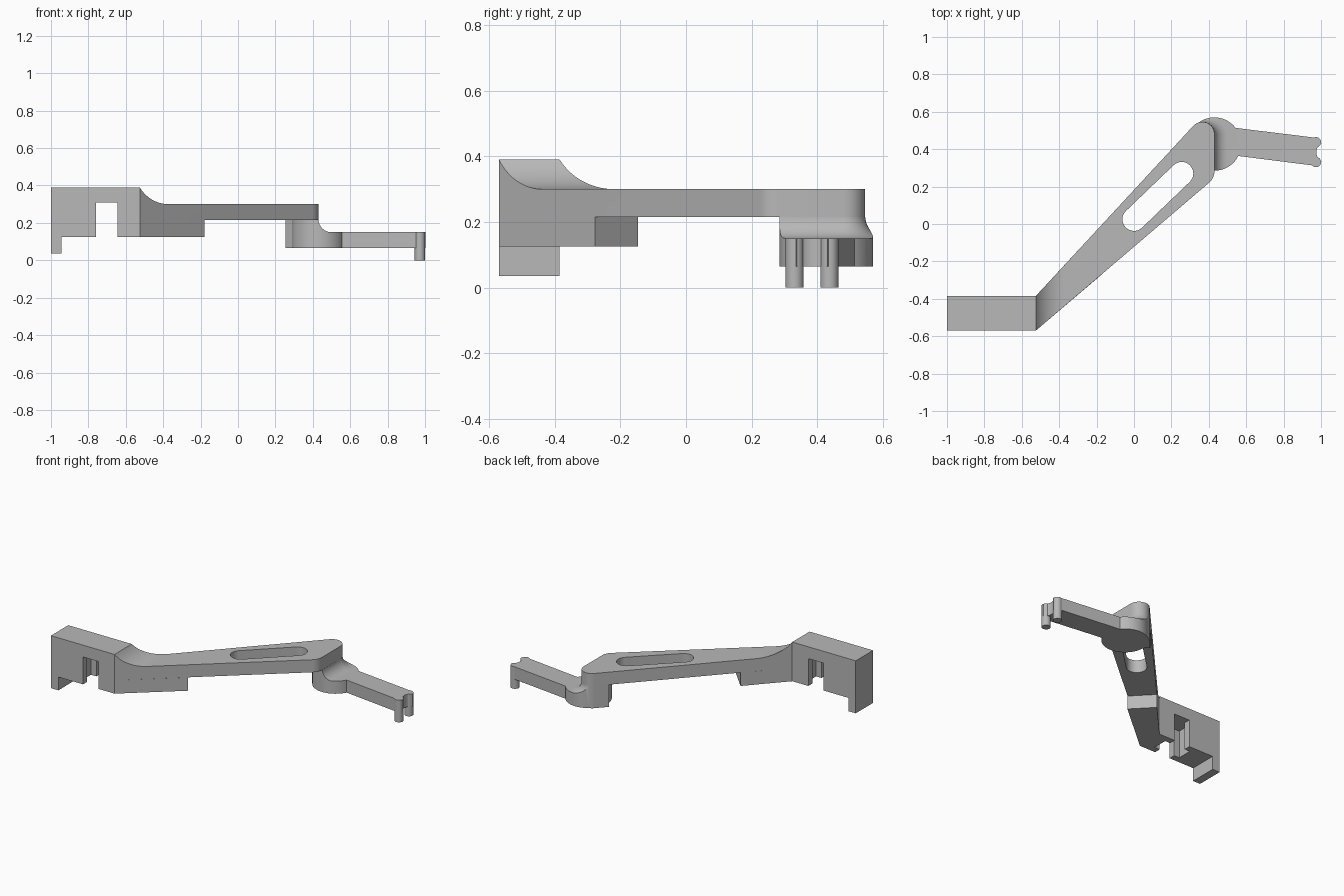
import bpy, bmesh, math

cube = bpy.data.objects.get("Cube")
if cube:
    bpy.data.objects.remove(cube)

grey = bpy.data.materials.new("plain_grey")
grey.use_nodes = True
colour = (0.48, 0.48, 0.48, 1)
grey.diffuse_color = colour
grey.node_tree.nodes["Principled BSDF"].inputs["Base Color"].default_value = colour


def loft(name, rings):
    """Solid through matching closed rings of 3D points."""
    bm = bmesh.new()
    loops = [[bm.verts.new(p) for p in ring] for ring in rings]
    n = len(loops[0])
    for low, high in zip(loops, loops[1:]):
        for i in range(n):
            j = (i + 1) % n
            bm.faces.new((low[i], low[j], high[j], high[i]))
    bm.faces.new(loops[0][::-1])
    bm.faces.new(loops[-1])
    bmesh.ops.recalc_face_normals(bm, faces=bm.faces)
    mesh = bpy.data.meshes.new(name)
    bm.to_mesh(mesh)
    bm.free()
    mesh.materials.append(grey)
    ob = bpy.data.objects.new(name, mesh)
    bpy.context.collection.objects.link(ob)
    return ob


def prism(name, outline, z0, z1):
    return loft(name, [[(x, y, z) for x, y in outline] for z in (z0, z1)])


def side_prism(name, profile, y0, y1):
    return loft(name, [[(x, y, z) for x, z in profile] for y in (y0, y1)])


def arc(cx, cy, r, a0, a1, n=16):
    angles = [math.radians(a0 + (a1 - a0) * i / n) for i in range(n + 1)]
    return [(cx + r * math.cos(a), cy + r * math.sin(a)) for a in angles]


def circle(cx, cy, r, n=48):
    return arc(cx, cy, r, 0, 360, n)[:-1]


def combine(ob, other, operation):
    """Apply a boolean and drop the helper solid."""
    mod = ob.modifiers.new("combine", 'BOOLEAN')
    mod.operation, mod.object, mod.solver = operation, other, 'EXACT'
    bpy.context.view_layer.update()
    graph = bpy.context.evaluated_depsgraph_get()
    mesh = bpy.data.meshes.new_from_object(ob.evaluated_get(graph))
    ob.modifiers.clear()
    ob.data = mesh
    bpy.data.objects.remove(other)


def smooth(ob):
    bpy.ops.object.select_all(action='DESELECT')
    ob.select_set(True)
    bpy.context.view_layer.objects.active = ob
    bpy.ops.object.shade_smooth_by_angle(angle=math.radians(30))


# Clip block with hooked end and undercut notch
LEFT, JOIN, FRONT, BACK = -1.0, -0.525, -0.57, -0.385
clip_block = side_prism("clip_block", [
    (LEFT, 0.035), (-0.945, 0.035), (-0.945, 0.125), (-0.76, 0.125),
    (-0.76, 0.31), (-0.645, 0.31), (-0.645, 0.125), (JOIN, 0.125),
    (JOIN, 0.39), (LEFT, 0.39)], FRONT, BACK)
groove = prism("groove_cutter", [(-0.80, -0.527), (-0.605, -0.527),
                                 (-0.605, -0.428), (-0.80, -0.428)], 0, 0.31)
combine(clip_block, groove, 'DIFFERENCE')


# Arm outline: two rounded corners at the far end
def front_corner(d=0):
    return arc(0.35, 0.282, 0.08 + d, -49.7, 0)


def back_corner(d=0):
    return arc(0.365, 0.481, 0.065 + d, 0, 137.2)


arm = prism("arm", [(JOIN, FRONT)] + front_corner() + back_corner()
            + [(JOIN, BACK)], 0.215, 0.5)
swoop = arc(-0.37, 0.478, 0.178, 209.5, 270)
top_profile = [(JOIN, 0.39)] + swoop[1:] + [(0.6, 0.30), (0.6, 0.1), (JOIN, 0.1)]
combine(arm, side_prism("arm_profile", top_profile, -0.8, 0.8), 'INTERSECT')
slot = arc(0, 0.025, 0.062, 134, 314) + arc(0.255, 0.27, 0.062, -46, 134)
combine(arm, prism("slot_cutter", slot, 0, 0.6), 'DIFFERENCE')
smooth(arm)

# Thick root under the arm, ending square to it
prism("arm_root", [(JOIN, FRONT), (-0.18, -0.277), (-0.305, -0.147),
                   (JOIN, BACK)], 0.125, 0.215)

# Round hub whose ledge flares up to the arm end
hub = prism("hub", circle(0.43, 0.4275, 0.1425, 64), 0.065, 0.215)


def skirt_ring(d, z):
    ring = [(0.1, 0.1)] + front_corner(d) + back_corner(d) + [(0.1, 0.5)]
    return [(x, y, z) for x, y in ring]


FILLET = 0.07
steps = [math.radians(a) for a in range(0, 91, 9)]
skirt = loft("hub_skirt", [skirt_ring(0.25, 0), skirt_ring(0.25, 0.15)] + [
    skirt_ring(FILLET * (1 - math.sin(a)), 0.15 + FILLET * (1 - math.cos(a)))
    for a in steps])
combine(hub, skirt, 'INTERSECT')
hub_foot = prism("hub_foot", [(0.43, 0.285)] + back_corner() + [(0.255, 0.457)],
                 0.065, 0.215)
combine(hub, hub_foot, 'UNION')
smooth(hub)

# Slim link with a hollowed tip and two pins
tip = arc(1.03, 0.384, 0.055, 240, 120, 12)
link = prism("link", [(0.5, 0.371), (0.965, 0.312)] + tip
             + [(0.965, 0.462), (0.5, 0.519)], 0.065, 0.15)
smooth(link)
for name, y in (("front_pin", 0.331), ("back_pin", 0.437)):
    smooth(prism(name, circle(0.9725, y, 0.0275, 32), 0, 0.15))
